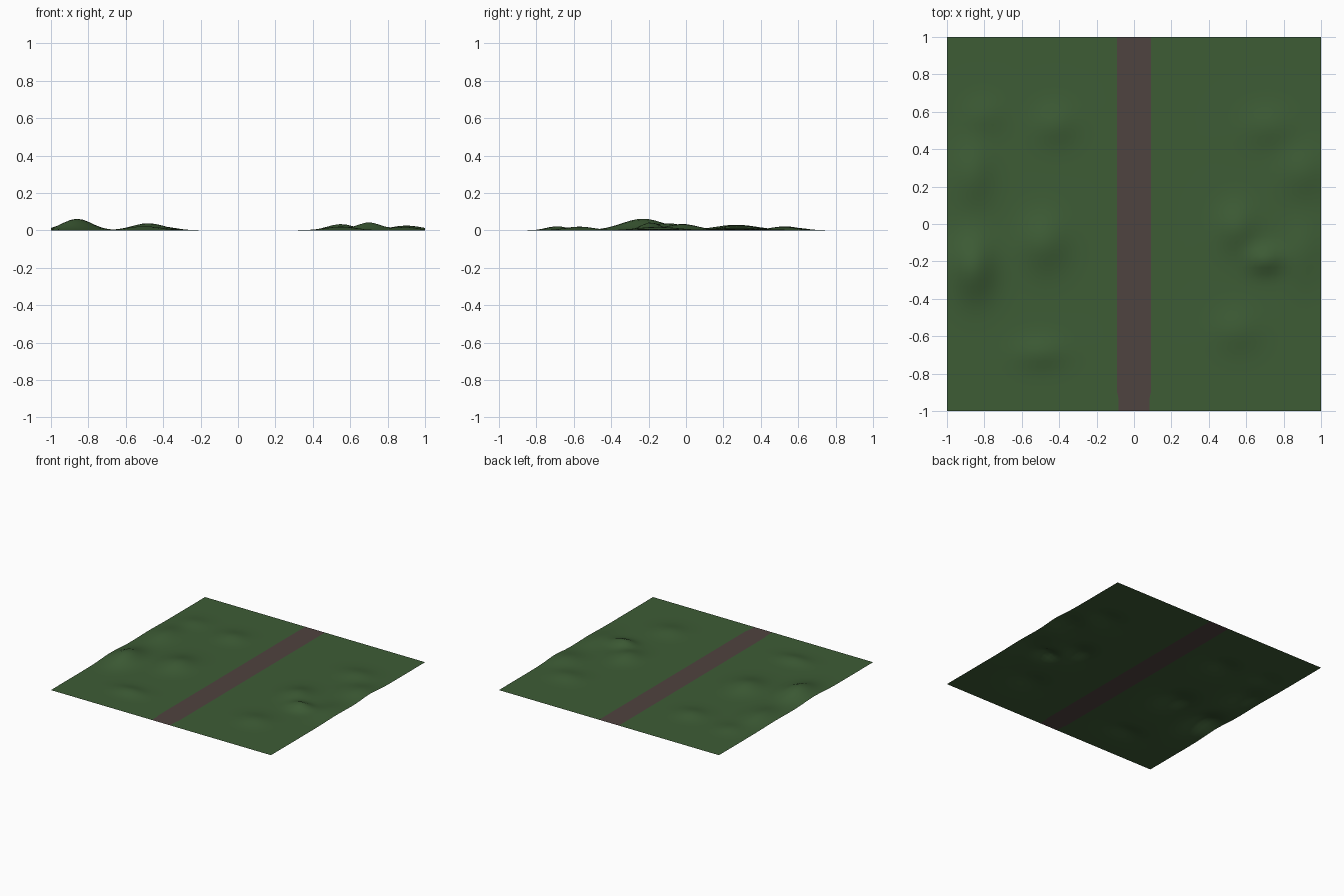
import bpy, math

if "Cube" in bpy.data.objects:
    bpy.data.objects.remove(bpy.data.objects["Cube"])

def material(name, rgb):
    m = bpy.data.materials.new(name)
    m.diffuse_color = (*rgb, 1)
    m.use_nodes = True
    m.node_tree.nodes["Principled BSDF"].inputs["Base Color"].default_value = m.diffuse_color
    return m

grass = material("grass green", (0.047, 0.107, 0.036))
dirt = material("path brown", (0.078, 0.056, 0.050))

# Mounds: x, y, height, x radius, y radius
MOUNDS = [(-0.86, -0.23, 0.062, 0.11, 0.16), (-0.48, -0.10, 0.038, 0.12, 0.14),
          (-0.86, 0.27, 0.030, 0.10, 0.16), (-0.42, 0.53, 0.022, 0.11, 0.10),
          (-0.50, -0.69, 0.022, 0.13, 0.08), (0.70, -0.19, 0.043, 0.09, 0.07),
          (0.55, -0.02, 0.034, 0.10, 0.12), (0.55, -0.57, 0.020, 0.12, 0.11),
          (0.90, 0.28, 0.026, 0.12, 0.13), (0.72, 0.52, 0.020, 0.13, 0.10),
          (-0.80, 0.58, 0.014, 0.10, 0.09), (0.90, -0.15, 0.018, 0.09, 0.16)]

def height(x, y):
    if abs(x) < 0.12 or abs(y) > 0.99:
        return 0.0
    z = sum(h * math.exp(-((x - a) / rx) ** 2 - ((y - b) / ry) ** 2)
            for a, b, h, rx, ry in MOUNDS)
    return z * min(1, (abs(x) - 0.12) / 0.12) * min(1, (1 - abs(y)) / 0.15)

# Columns share an exact boundary between grass and path
half = [0.09 + 0.91 * i / 26 for i in range(27)]
xs = [-x for x in reversed(half)] + [-0.03, 0.03] + half
ys = [-1 + 2 * j / 60 for j in range(61)]
nx = len(xs)

def point(x, y):
    # The path narrows slightly near its front end
    px = x * 0.92 if abs(abs(x) - 0.09) < 1e-6 and y < -0.93 else x
    return (px, y, height(x, y))

verts = [point(x, y) for y in ys for x in xs]
faces = [(j * nx + i, j * nx + i + 1, (j + 1) * nx + i + 1, (j + 1) * nx + i)
         for j in range(len(ys) - 1) for i in range(nx - 1)]

# Rolling ground sheet with a dirt path through the middle
mesh = bpy.data.meshes.new("ground_with_path")
mesh.from_pydata(verts, [], faces)
mesh.materials.append(grass)
mesh.materials.append(dirt)
for p in mesh.polygons:
    p.material_index = 1 if abs(p.center.x) < 0.09 else 0
    p.use_smooth = True
ground = bpy.data.objects.new("ground_with_path", mesh)
bpy.context.collection.objects.link(ground)
